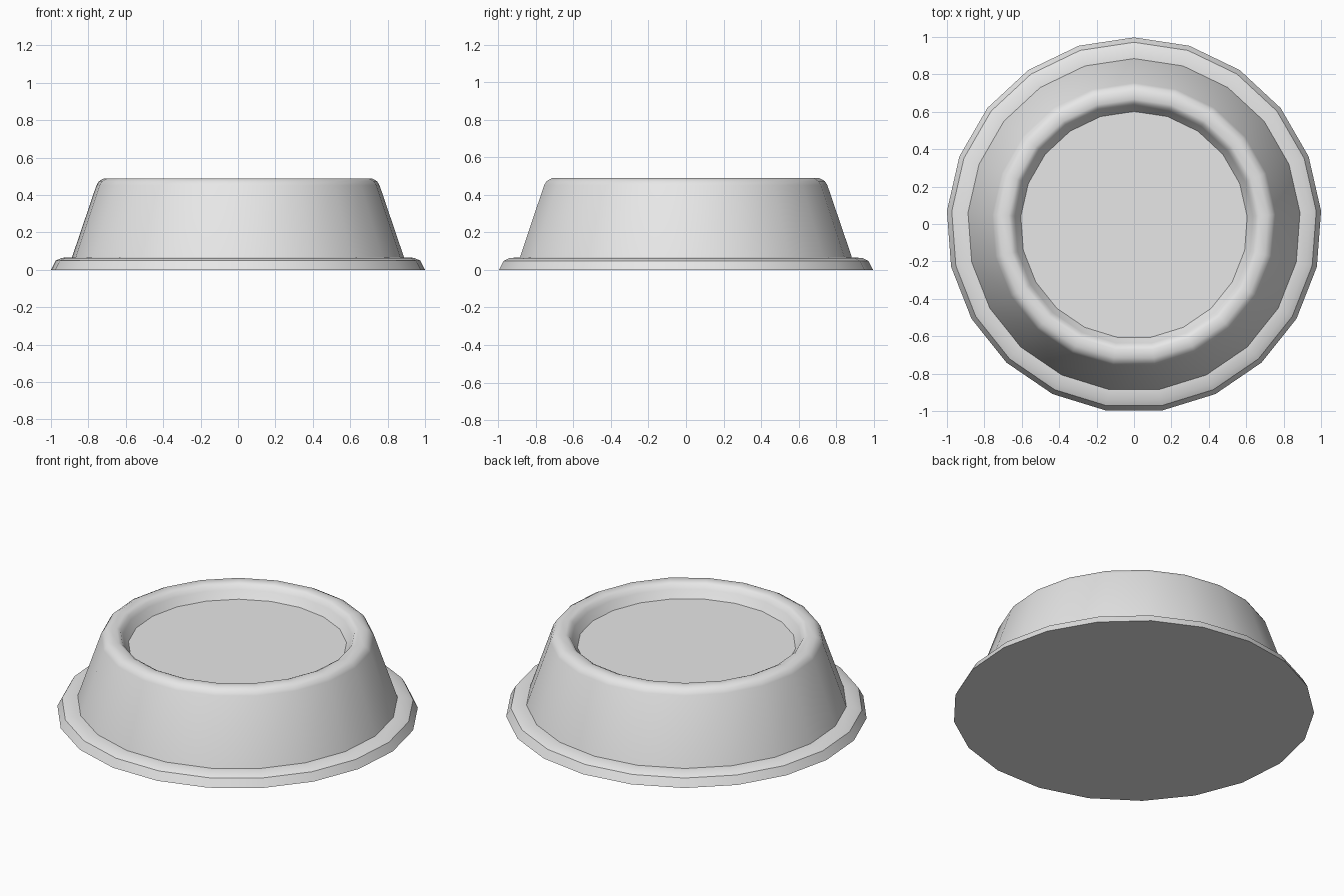
import bpy, bmesh, math

if "Cube" in bpy.data.objects:
    bpy.data.objects.remove(bpy.data.objects["Cube"])

SIDES = 21
Y_SHIFT = -0.0055

# (radius, height) from the base edge, over the flange, wall and rim, to the recessed floor
PROFILE = [
    (1.003, 0.0), (0.977, 0.049), (0.945, 0.064), (0.89, 0.067),   # flange
    (0.759, 0.452), (0.745, 0.474), (0.718, 0.489),                # sloping wall
    (0.672, 0.489), (0.652, 0.479), (0.638, 0.455), (0.607, 0.41)  # rolled rim
]

grey = bpy.data.materials.new("light grey")
grey.diffuse_color = (0.8, 0.8, 0.8, 1)
grey.use_nodes = True
grey.node_tree.nodes["Principled BSDF"].inputs["Base Color"].default_value = grey.diffuse_color

# Lathe the profile with one corner pointing to the back
bm = bmesh.new()
rings = []
for r, z in PROFILE:
    ring = []
    for i in range(SIDES):
        a = math.pi / 2 + math.tau * i / SIDES
        ring.append(bm.verts.new((r * math.cos(a), r * math.sin(a) + Y_SHIFT, z)))
    rings.append(ring)
for low, high in zip(rings, rings[1:]):
    for i in range(SIDES):
        j = (i + 1) % SIDES
        bm.faces.new((low[i], low[j], high[j], high[i]))

# Flat underside and dish floor
bm.faces.new(rings[0][::-1])
bm.faces.new(rings[-1])
bmesh.ops.recalc_face_normals(bm, faces=bm.faces)

mesh = bpy.data.meshes.new("bowl")
bm.to_mesh(mesh)
bm.free()
mesh.materials.append(grey)
bowl = bpy.data.objects.new("bowl", mesh)
bpy.context.collection.objects.link(bowl)

# Smooth sides, sharp flange, wall base and floor edges
bpy.context.view_layer.objects.active = bowl
bowl.select_set(True)
bpy.ops.object.shade_smooth_by_angle(angle=math.radians(35))
